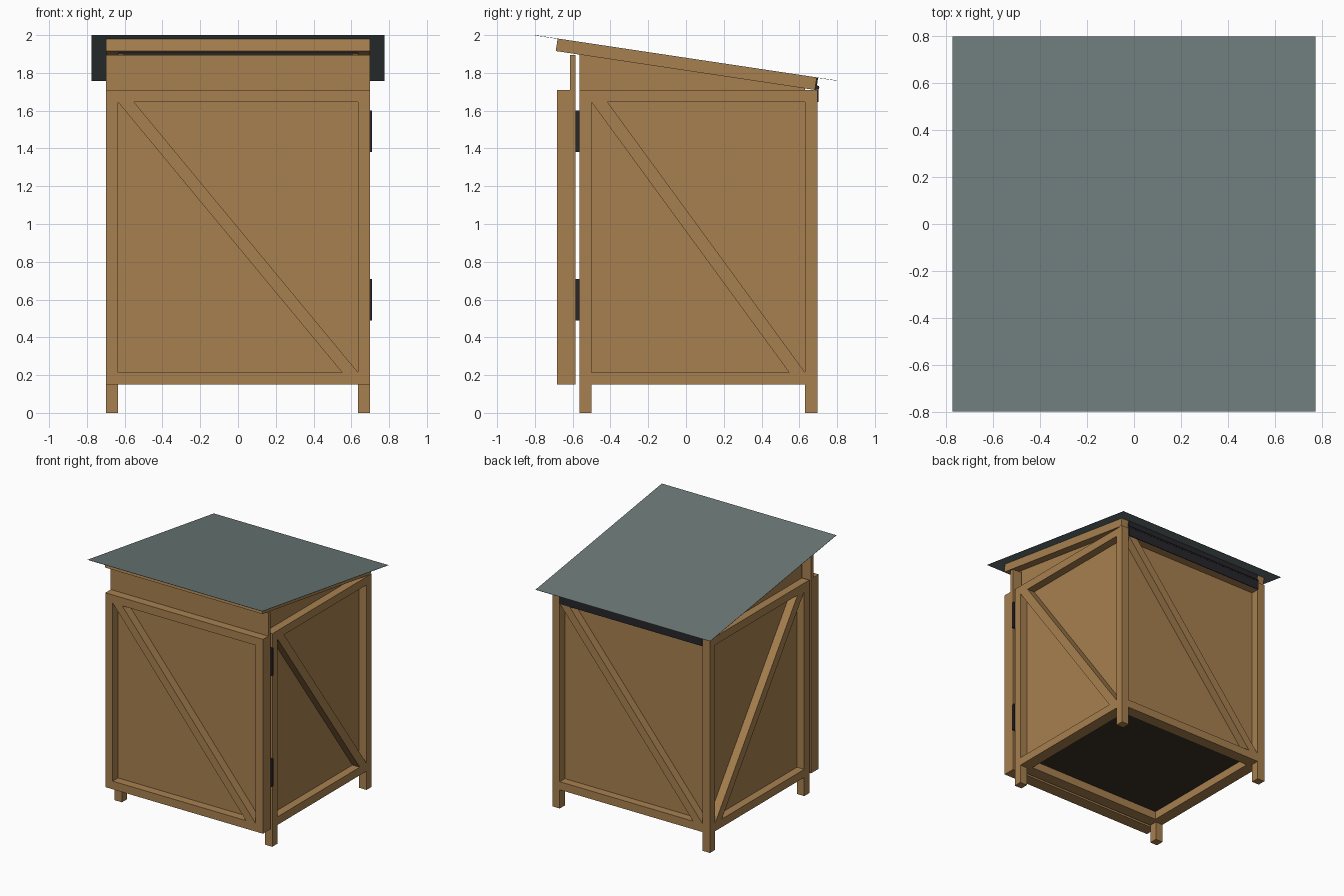
import bpy
import bmesh
import math
from mathutils import Vector

if "Cube" in bpy.data.objects:
    bpy.data.objects.remove(bpy.data.objects["Cube"], do_unlink=True)


def make_material(name, rgb):
    mat = bpy.data.materials.new(name)
    mat.use_nodes = True
    mat.diffuse_color = (*rgb, 1)
    mat.node_tree.nodes["Principled BSDF"].inputs["Base Color"].default_value = (*rgb, 1)
    return mat


WOOD = make_material("warm wood", (0.39, 0.217, 0.08))
FELT = make_material("grey roof felt", (0.147, 0.191, 0.187))
IRON = make_material("black iron", (0.02, 0.02, 0.025))
FLOOR = make_material("dark floor", (0.043, 0.03, 0.019))


def prism(name, points, axis, lo, hi, mat=WOOD):
    """Extrude a 2D outline along x, y or z from lo to hi."""
    place = {"x": lambda u, v, d: (d, u, v),
             "y": lambda u, v, d: (u, d, v),
             "z": lambda u, v, d: (u, v, d)}[axis]
    bm = bmesh.new()
    ends = [[bm.verts.new(place(u, v, d)) for u, v in points] for d in (lo, hi)]
    for ring in ends:
        bm.faces.new(ring)
    for i in range(len(points)):
        j = (i + 1) % len(points)
        bm.faces.new((ends[0][i], ends[0][j], ends[1][j], ends[1][i]))
    bmesh.ops.recalc_face_normals(bm, faces=bm.faces)
    mesh = bpy.data.meshes.new(name)
    bm.to_mesh(mesh)
    bm.free()
    mesh.materials.append(mat)
    obj = bpy.data.objects.new(name, mesh)
    bpy.context.collection.objects.link(obj)
    return obj


def box(name, x, y, z, mat=WOOD):
    outline = [(x[0], y[0]), (x[1], y[0]), (x[1], y[1]), (x[0], y[1])]
    return prism(name, outline, "z", *z, mat)


# Shared dimensions
W, FRONT, BACK = 0.70, -0.565, 0.695      # body half width and depth limits
T, P = 0.065, 0.03                        # timber and panel thickness
BASE, TOP = 0.15, 1.71
INNER_LOW, INNER_HIGH = BASE + T, TOP - T
BRACE = 0.085
SLOPE = -0.15


def roof_z(y):
    return 1.88 + SLOPE * y


def under_z(y):
    return roof_z(y) - 0.066


def rails_and_brace(name, axis, u0, u1, lo, hi):
    """Top rail, bottom rail and diagonal between two uprights."""
    for label, z0, z1 in (("bottom_rail", BASE, INNER_LOW), ("top_rail", INNER_HIGH, TOP)):
        prism(f"{name}_{label}", [(u0, z0), (u1, z0), (u1, z1), (u0, z1)], axis, lo, hi)
    prism(f"{name}_brace", [(u0, INNER_HIGH), (u0 + BRACE, INNER_HIGH),
                            (u1, INNER_LOW), (u1 - BRACE, INNER_LOW)], axis, lo, hi)


# Corner posts, side frames and side panels
for side, s in (("left", 1), ("right", -1)):
    lo, hi = sorted((s * W, s * (W - T)))
    box(f"{side}_front_post", (lo, hi), (FRONT, FRONT + T), (0, TOP))
    box(f"{side}_back_post", (lo, hi), (BACK - T, BACK), (0, TOP))
    rails_and_brace(f"{side}_side", "x", FRONT + T, BACK - T, lo, hi)
    lo, hi = sorted((s * (W - T), s * (W - T - P)))
    y1 = BACK - T
    prism(f"{side}_side_panel", [(FRONT, BASE), (y1, BASE), (y1, under_z(y1)),
                                 (FRONT, under_z(FRONT))], "x", lo, hi)

# Back frame; its diagonal falls from the model's left to its right
IW = W - T
for label, z0, z1 in (("bottom_rail", BASE, INNER_LOW), ("top_rail", INNER_HIGH, TOP)):
    box(f"back_{label}", (-IW, IW), (BACK - T, BACK), (z0, z1))
prism("back_brace", [(IW, INNER_HIGH), (IW - BRACE, INNER_HIGH),
                     (-IW, INNER_LOW), (BRACE - IW, INNER_LOW)], "y", BACK - T, BACK)
box("back_panel", (P - IW, IW - P), (BACK - T - P, BACK - T), (BASE, TOP))

# Front sill and floor
box("front_sill", (P - IW, IW - P), (FRONT, FRONT + T + P), (BASE, INNER_LOW))
box("floor", (P - IW, IW - P), (FRONT + 0.01, BACK - T - P), (INNER_LOW, INNER_LOW + P), FLOOR)

# Door: framed front with a taller backing panel
DOOR_FRONT, DOOR_MID, DOOR_BACK = -0.683, -0.615, -0.585
for side, s in (("left", 1), ("right", -1)):
    lo, hi = sorted((s * W, s * IW))
    box(f"door_{side}_stile", (lo, hi), (DOOR_FRONT, DOOR_MID), (BASE, TOP))
rails_and_brace("door", "y", -IW, IW, DOOR_FRONT, DOOR_MID)
box("door_panel", (-W, W), (DOOR_MID, DOOR_BACK), (BASE, 1.895))

# Door hinges in the gap on the model's left
for label, z in (("lower", 0.6), ("upper", 1.49)):
    box(f"{label}_door_hinge", (IW, W + 0.01), (DOOR_BACK, FRONT), (z - 0.11, z + 0.11), IRON)

# Sloping lid frame with square-cut ends
down = Vector((SLOPE, -1)).normalized() * T


def lid_beam(name, y0, y1, x0, x1):
    top = [Vector((y, roof_z(y) - 0.002)) for y in (y0, y1)]
    prism(name, [top[0], top[1], top[1] + down, top[0] + down], "x", x0, x1)


Y0, Y1 = -0.68, 0.692
lid_beam("lid_front_beam", Y0, Y0 + T, -W, W)
lid_beam("lid_back_beam", Y1 - T, Y1, -W, W)
for name, x0 in (("lid_left_beam", W - T), ("lid_right_beam", -W)):
    lid_beam(name, Y0 + T, Y1 - T, x0, x0 + T)

# Thin roof sheet
ends = (-0.8, 0.8)
prism("roof_sheet", [(ends[0], roof_z(ends[0]) - 0.002), (ends[1], roof_z(ends[1]) - 0.002),
                     (ends[1], roof_z(ends[1])), (ends[0], roof_z(ends[0]))],
      "x", -0.775, 0.775, FELT)

# Long lid hinge: two leaves and a pin
box("lid_hinge_lower_leaf", (-IW, IW), (BACK, BACK + 0.007), (INNER_HIGH, TOP + 0.01), IRON)
prism("lid_hinge_upper_leaf", [(0.682, TOP), (0.69, TOP), (0.699, 1.772), (0.692, 1.773)],
      "x", -IW, IW, IRON)
pin = [(BACK + 0.011 * math.cos(a * math.pi / 4), 1.722 + 0.011 * math.sin(a * math.pi / 4))
       for a in range(8)]
prism("lid_hinge_pin", pin, "x", -IW, IW, IRON)
